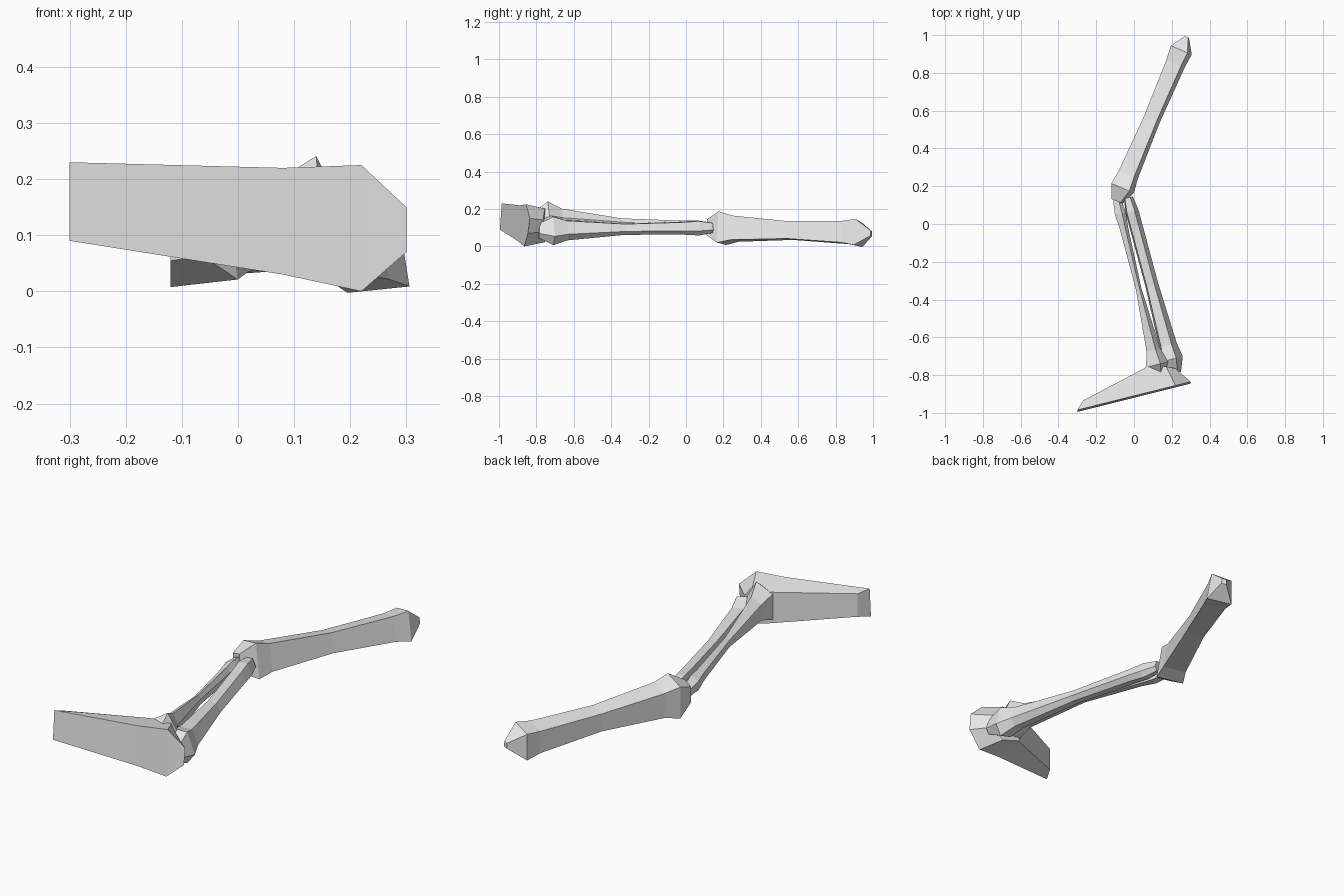
import bpy
import bmesh
from mathutils import Vector

cube = bpy.data.objects.get("Cube")
if cube:
    bpy.data.objects.remove(cube, do_unlink=True)

bone_grey = bpy.data.materials.new("bone_grey")
bone_grey.use_nodes = True
colour = (0.8, 0.8, 0.8, 1)
bone_grey.diffuse_color = colour
bone_grey.node_tree.nodes["Principled BSDF"].inputs["Base Color"].default_value = colour


def loft(name, rings):
    """Skin a closed solid through rings with equal point counts."""
    bm = bmesh.new()
    loops = [[bm.verts.new(point) for point in ring] for ring in rings]
    for near, far in zip(loops, loops[1:]):
        for i in range(len(near)):
            bm.faces.new((near[i - 1], near[i], far[i], far[i - 1]))
    bm.faces.new(loops[0])
    bm.faces.new(loops[-1])
    bmesh.ops.recalc_face_normals(bm, faces=bm.faces)
    mesh = bpy.data.meshes.new(name)
    bm.to_mesh(mesh)
    bm.free()
    mesh.materials.append(bone_grey)
    obj = bpy.data.objects.new(name, mesh)
    bpy.context.collection.objects.link(obj)


def section(centre, side, size, corners):
    """Cross-section whose corners are scaled by a half width and half height."""
    width, height = size
    up = Vector((0, 0, height))
    return [centre + side * width * across + up * rise for across, rise in corners]


def bone(name, start, end, start_knob, shaft, end_knob, corners, tips):
    """Slim shaft that flares through a neck into a tapered knob at each end."""
    start, end = Vector(start), Vector(end)
    start_knob, shaft, end_knob = Vector(start_knob), Vector(shaft), Vector(end_knob)
    axis = end - start
    side = Vector((-axis.y, axis.x, 0)).normalized()
    knob_at = 0.08
    neck_at = 2 * knob_at
    profile = [
        (0, start_knob * tips[0]),
        (knob_at, start_knob),
        (neck_at, start_knob.lerp(shaft, 0.5)),
        (0.5, shaft),
        (1 - neck_at, end_knob.lerp(shaft, 0.5)),
        (1 - knob_at, end_knob),
        (1, end_knob * tips[1]),
    ]
    loft(name, [section(start.lerp(end, at), side, size, corners) for at, size in profile])


# Upper leg bone, from hip to knee, with a leaning right flank
bone("upper_leg_bone", start=(0.28, 0.99, 0.07), end=(-0.09, 0.12, 0.1),
     start_knob=(0.06, 0.075), shaft=(0.045, 0.05), end_knob=(0.065, 0.09),
     corners=((-1, -1), (1, -0.85), (0.6, 1), (-1, 0.7)), tips=(0.2, 0.5))

# Thick shin bone, with a broad face sloping down to the right
bone("thick_shin_bone", start=(-0.03, 0.14, 0.1), end=(0.22, -0.79, 0.085),
     start_knob=(0.035, 0.04), shaft=(0.035, 0.03), end_knob=(0.06, 0.08),
     corners=((-1, -0.6), (0.4, -1), (1, -0.4), (0.4, 0.9), (-0.8, 1)), tips=(0.7, 0.5))

# Thin shin bone, ridged on top
bone("thin_shin_bone", start=(-0.09, 0.13, 0.1), end=(0.14, -0.82, 0.15),
     start_knob=(0.03, 0.035), shaft=(0.015, 0.025), end_knob=(0.06, 0.095),
     corners=((-1, -0.8), (0.7, -1), (1, 0.2), (0.3, 1), (-1, 0.5)), tips=(0.7, 0.3))


def foot_section(x, low, high, depth, skew):
    """Slice of the foot: outer edge on a slanting plane, inner edge behind it."""
    outer_y = x / 4 - 0.91
    inner_x, inner_y = x + skew, outer_y + depth
    inset = (high - low) / 10
    return [(x, outer_y - 0.01, low), (x, outer_y, high),
            (inner_x, inner_y, high - inset), (inner_x, inner_y, low + inset)]


# Foot wedge, from narrow toe to bevelled heel
loft("foot", [
    foot_section(x=-0.3, low=0.09, high=0.23, depth=0.05, skew=0.03),
    foot_section(x=0.08, low=0.03, high=0.22, depth=0.14, skew=0),
    foot_section(x=0.22, low=0, high=0.225, depth=0.1, skew=-0.05),
    foot_section(x=0.3, low=0.07, high=0.15, depth=0.07, skew=-0.08),
])
